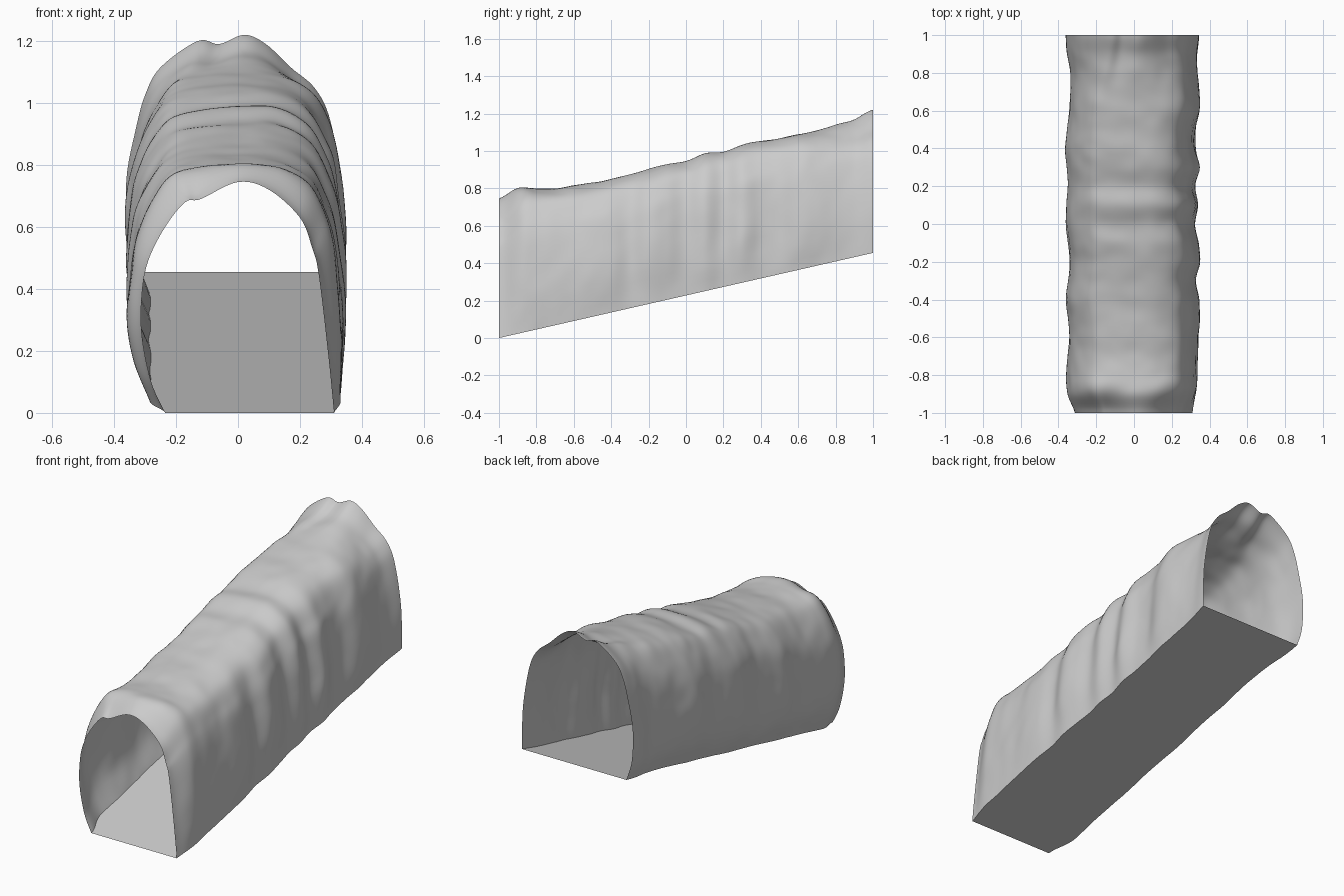
import bpy
from mathutils import Vector, noise

if "Cube" in bpy.data.objects:
    bpy.data.objects.remove(bpy.data.objects["Cube"])

# Arch outlines (x, height above floor), left foot to right foot
FRONT = [(-.235, 0), (-.28, .1), (-.31, .25), (-.31, .38), (-.29, .49), (-.235, .6), (-.17, .68),
         (-.12, .69), (0, .745), (.1, .72), (.2, .63), (.24, .53), (.26, .45), (.29, .2), (.31, 0)]
MID = [(-.285, 0), (-.335, .12), (-.355, .25), (-.35, .38), (-.33, .5), (-.285, .6), (-.22, .68),
       (-.12, .71), (0, .72), (.12, .715), (.22, .67), (.275, .58), (.31, .46), (.335, .22), (.33, 0)]
BACK = [(-.32, 0), (-.355, .12), (-.36, .3), (-.33, .46), (-.3, .57), (-.25, .66), (-.13, .745),
        (-.06, .735), (.02, .765), (.09, .735), (.17, .66), (.25, .59), (.3, .48), (.34, .24), (.345, 0)]

# Left reach, right reach and crown height at every 0.1 along y
LEFT = [.31, .35, .355, .35, .345, .35, .36, .345, .34, .35, .36,
        .355, .35, .352, .36, .35, .34, .336, .338, .355, .36]
RIGHT = [.31, .33, .335, .338, .34, .348, .343, .325, .355, .345, .32,
         .34, .315, .345, .32, .32, .35, .345, .33, .326, .345]
CROWN = [.745, .80, .80, .802, .815, .83, .85, .87, .90, .93, .943,
         .985, .995, 1.03, 1.05, 1.065, 1.09, 1.112, 1.14, 1.17, 1.22]

ROWS, FINE = 120, 6
SLOPE = 0.455 / 2


def spline(values, t):
    """Catmull-Rom sample of a list at t in 0..1."""
    f = t * (len(values) - 1)
    i = min(int(f), len(values) - 2)
    f -= i
    a, b, c, d = (values[min(max(k, 0), len(values) - 1)] for k in range(i - 1, i + 3))
    return b + (c - a + (2 * a - 5 * b + 4 * c - d + (3 * (b - c) + d - a) * f) * f) * f / 2


def ease(t):
    t = min(max(t, 0), 1)
    return t * t * (3 - 2 * t)


def ring(t):
    """Rock arch cross-section at t along the tunnel."""
    y = 2 * t - 1
    wf, wb = 1 - ease((y + 1) / .18), ease((y - .6) / .4)
    outline = [Vector(m) * (1 - wf - wb) + Vector(f) * wf + Vector(b) * wb
               for f, m, b in zip(FRONT, MID, BACK)]
    floor_z = SLOPE * (y + 1)
    sl = spline(LEFT, t) / -min(p.x for p in outline)
    sr = spline(RIGHT, t) / max(p.x for p in outline)
    sz = (spline(CROWN, t) - floor_z) / max(p.y for p in outline)
    n = (len(outline) - 1) * FINE
    fade = min(1, (1 - abs(y)) / .12)
    pts = []
    for k in range(n + 1):
        p = spline(outline, k / n)
        # the reach ripples are strongest at mid wall, calmer at foot and crown
        calm = .4 + .6 * ease(p.y / .3)
        x = p.x * (1 + ((sl if p.x < 0 else sr) - 1) * calm)
        h = p.y * sz
        q = Vector((x * 4.5, y * 5, h * 4.5))
        bump = fade * (.012 * noise.noise(q) + .005 * noise.noise(q * 2.3))
        x *= 1 + bump * 1.6
        h *= 1 + bump
        pts.append((x, y, floor_z + (max(h, 0) if 0 < k < n else 0)))
    return pts


def sheet(name, rows, flip=False):
    """Grid surface through equal rows of points."""
    w = len(rows[0])
    faces = [(r * w + c, r * w + c + 1, (r + 1) * w + c + 1, (r + 1) * w + c)
             for r in range(len(rows) - 1) for c in range(w - 1)]
    if flip:
        faces = [f[::-1] for f in faces]
    mesh = bpy.data.meshes.new(name)
    mesh.from_pydata([p for row in rows for p in row], [], faces)
    mesh.update()
    obj = bpy.data.objects.new(name, mesh)
    bpy.context.collection.objects.link(obj)
    return obj


rings = [ring(r / ROWS) for r in range(ROWS + 1)]

# Rough rock vault
vault = sheet("rock_vault", rings, flip=True)
vault.data.shade_smooth()

# Flat sloping floor between the wall feet
sheet("sloping_floor", [(r[0], r[-1]) for r in rings])
